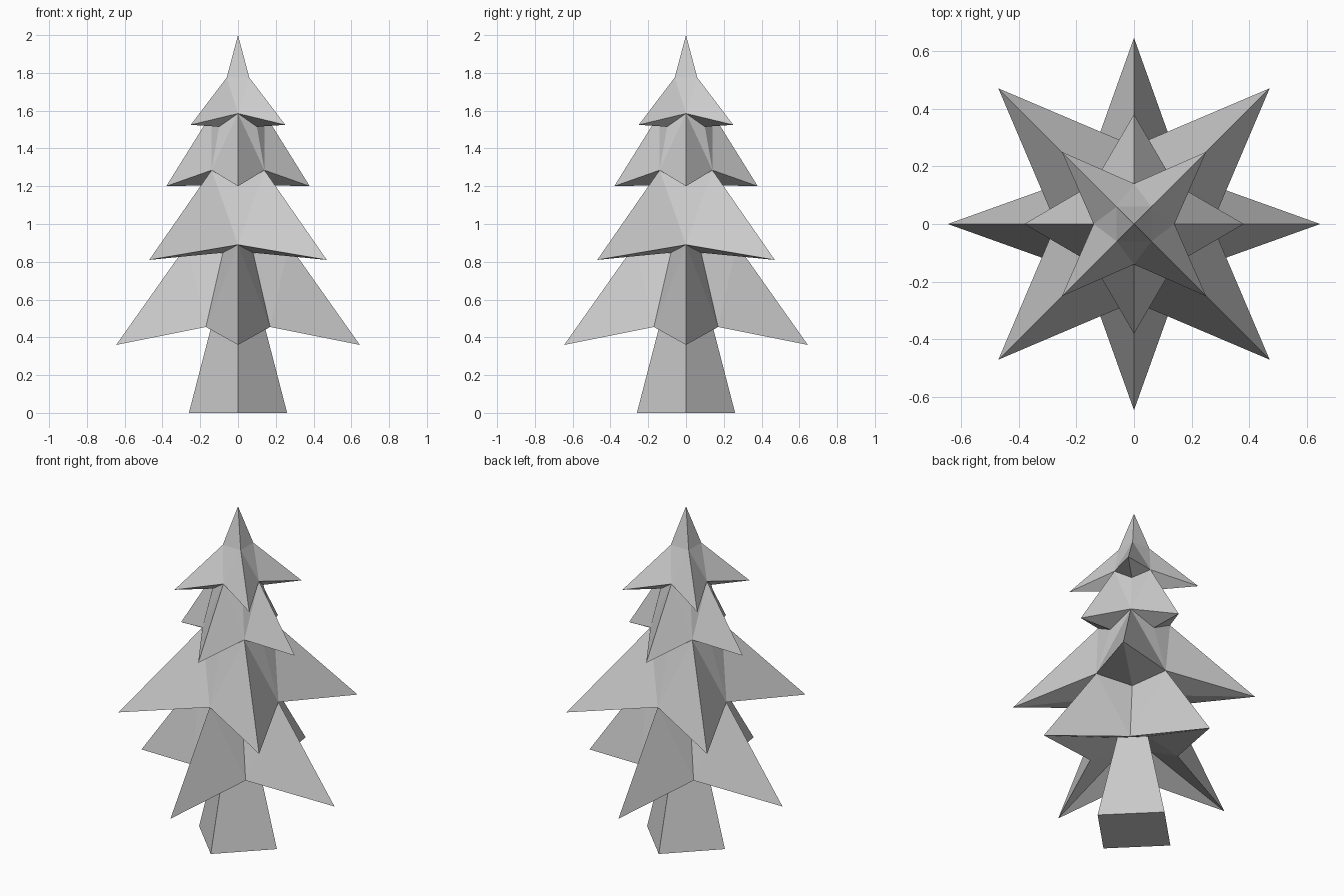
import bpy, bmesh
from math import cos, sin, pi, sqrt

if "Cube" in bpy.data.objects:
    bpy.data.objects.remove(bpy.data.objects["Cube"])

D = sqrt(2)  # diagonal points are given as x = y offsets


def ring(r, z, diag):
    """Four points around z, on the axes or on the diagonals."""
    off = pi / 4 if diag else 0
    if diag:
        r *= D
    return [(r * cos(off + i * pi / 2), r * sin(off + i * pi / 2), z) for i in range(4)]


def make_object(name, faces):
    bm = bmesh.new()
    for f in faces:
        bm.faces.new([bm.verts.new(p) for p in f])
    bmesh.ops.remove_doubles(bm, verts=bm.verts, dist=0.0005)
    bmesh.ops.recalc_face_normals(bm, faces=bm.faces)
    me = bpy.data.meshes.new(name)
    bm.to_mesh(me)
    bm.free()
    ob = bpy.data.objects.new(name, me)
    bpy.context.collection.objects.link(ob)
    return ob


# Each tier: tips on diagonals?, tip (r, z), notch (r, z), inner corner under the tip (r, z)
tiers = [
    (True, (0.25, 1.525), (0.14, 1.585), (0.10, 1.515)),
    (False, (0.38, 1.20), (0.14, 1.285), (0.17, 1.205)),
    (True, (0.47, 0.81), (0.27, 0.89), (0.08, 0.848)),
    (False, (0.645, 0.36), (0.17, 0.455), (0.12, 0.54)),
]

# Pointed crown
crown = ring(0.06, 1.775, True)
faces = [(crown[i], crown[(i + 1) % 4], (0, 0, 2)) for i in range(4)]

# Star-shaped branch tiers, each hanging from the notches of the one above
ridge = crown
inner = None
for diag, tip, notch, under in tiers:
    tips = ring(*tip, diag)
    notches = ring(*notch, not diag)
    unders = ring(*under, diag)
    for i in range(4):
        # the two notches beside tip i
        after = i if not diag else (i + 1) % 4
        before = (after - 1) % 4
        nxt = (i + 1) % 4
        for n in (before, after):
            faces.append((ridge[i], tips[i], notches[n]))
            faces.append((tips[i], unders[i], notches[n]))
        if inner is None:
            faces.append((ridge[i], notches[after], ridge[nxt]))
        else:
            faces.append((ridge[i], notches[after], inner[after]))
            faces.append((ridge[nxt], notches[after], inner[after]))
    ridge, inner = notches, unders

# Underside closing onto the trunk
for i in range(4):
    faces.append((ridge[i], inner[i], inner[(i + 1) % 4]))
make_object("branches", faces)

# Tapered square trunk
base = ring(0.26, 0, False)
trunk = [(base[i], base[(i + 1) % 4], inner[(i + 1) % 4], inner[i]) for i in range(4)]
trunk.append(base[::-1])
make_object("trunk", trunk)
